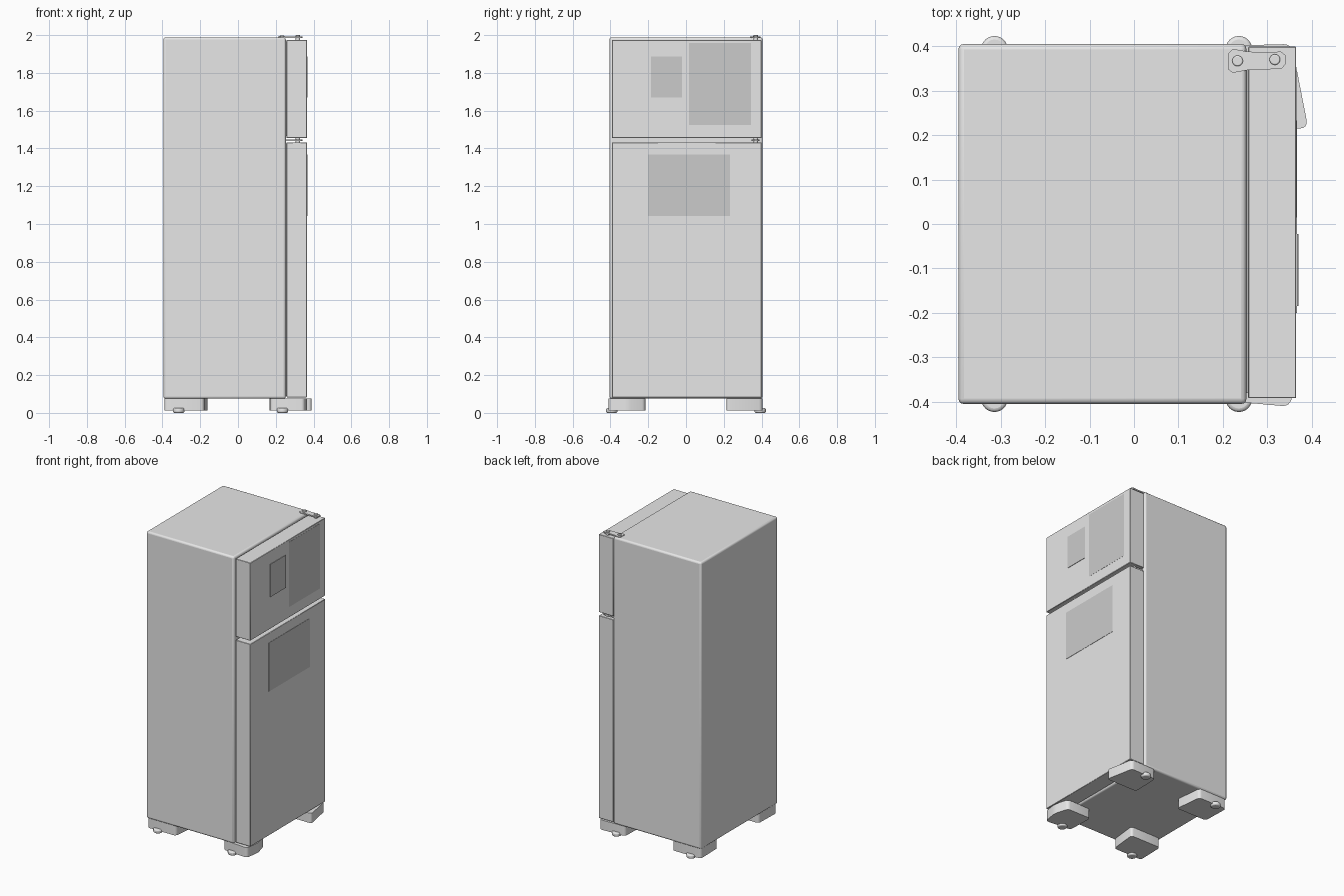
import bpy, bmesh, math
from mathutils import Matrix

if "Cube" in bpy.data.objects:
    bpy.data.objects.remove(bpy.data.objects["Cube"])


def material(name, v):
    m = bpy.data.materials.new(name)
    m.diffuse_color = (v, v, v, 1)
    m.use_nodes = True
    m.node_tree.nodes["Principled BSDF"].inputs["Base Color"].default_value = m.diffuse_color
    return m


ENAMEL = material("light grey enamel", 0.8)
PAPER = material("grey paper", 0.6)


def finish(name, bm, mat, bevel=0.0, segments=3):
    bmesh.ops.recalc_face_normals(bm, faces=bm.faces)
    me = bpy.data.meshes.new(name)
    bm.to_mesh(me)
    bm.free()
    me.materials.append(mat)
    ob = bpy.data.objects.new(name, me)
    bpy.context.collection.objects.link(ob)
    if bevel:
        mod = ob.modifiers.new("Bevel", 'BEVEL')
        mod.width, mod.segments = bevel, segments
        mod.limit_method = 'ANGLE'
    bpy.context.view_layer.objects.active = ob
    ob.select_set(True)
    bpy.ops.object.shade_smooth_by_angle(angle=math.radians(35))
    ob.select_set(False)
    return ob


def box(name, x, y, z, mat=ENAMEL, bevel=0.0, segments=3):
    bm = bmesh.new()
    bmesh.ops.create_cube(bm, size=1)
    for v in bm.verts:
        for i, (lo, hi) in enumerate((x, y, z)):
            v.co[i] = lo if v.co[i] < 0 else hi
    return finish(name, bm, mat, bevel, segments)


def slab(name, points, z0, z1, radius=0.0):
    """Extruded outline with rounded upright corners."""
    bm = bmesh.new()
    face = bm.faces.new([bm.verts.new((x, y, z0)) for x, y in points])
    ext = bmesh.ops.extrude_face_region(bm, geom=[face])["geom"]
    for v in ext:
        if isinstance(v, bmesh.types.BMVert):
            v.co.z = z1
    if radius:
        upright = [e for e in bm.edges
                   if abs(e.verts[0].co.z - e.verts[1].co.z) > 1e-5]
        bmesh.ops.bevel(bm, geom=upright, offset=radius, segments=4,
                        profile=0.5, affect='EDGES')
    return finish(name, bm, ENAMEL)


def disc(name, x, y, z0, z1, r, bevel=0.0):
    bm = bmesh.new()
    bmesh.ops.create_cone(bm, cap_ends=True, segments=24, radius1=r, radius2=r,
                          depth=z1 - z0,
                          matrix=Matrix.Translation((x, y, (z0 + z1) / 2)))
    return finish(name, bm, ENAMEL, bevel)


# Cabinet, with the thin seal between it and the doors
box("cabinet", (-0.395, 0.253), (-0.405, 0.405), (0.075, 1.988), bevel=0.012)
box("upper_seal", (0.25, 0.259), (-0.38, 0.388), (1.465, 1.965))
box("lower_seal", (0.25, 0.259), (-0.38, 0.388), (0.09, 1.425))

# Doors
box("upper_door", (0.257, 0.365), (-0.392, 0.399), (1.455, 1.974), bevel=0.002, segments=1)
box("lower_door", (0.257, 0.365), (-0.392, 0.399), (0.082, 1.432), bevel=0.002, segments=1)

# Papers on the doors
for name, y, z, x in (("large_note", (0.015, 0.343), (1.525, 1.958), 0.366),
                      ("small_note", (-0.185, -0.022), (1.67, 1.888), 0.370),
                      ("wide_note", (-0.2, 0.233), (1.043, 1.367), 0.367)):
    box(name, (0.3645 if x < 0.37 else 0.367, x), y, z, PAPER)

# Hinges: waisted plate and pins on top, smaller one between the doors
plate = [(0.212, 0.348), (0.222, 0.340), (0.255, 0.346), (0.305, 0.348),
         (0.333, 0.350), (0.341, 0.360), (0.341, 0.380), (0.330, 0.388),
         (0.300, 0.386), (0.255, 0.388), (0.222, 0.394), (0.212, 0.384)]
slab("top_hinge_plate", plate, 1.985, 1.993)
disc("top_hinge_screw", 0.233, 0.367, 1.988, 1.999, 0.012, 0.003)
disc("top_hinge_pin", 0.317, 0.370, 1.968, 2.0, 0.012, 0.003)
slab("middle_hinge_plate", [(x if x > 0.25 else 0.25, y) for x, y in plate[2:10]],
     1.439, 1.447)
disc("middle_hinge_pin", 0.317, 0.370, 1.430, 1.457, 0.012)

# Feet: uneven rounded blocks, each with a levelling pad at the outer side
feet = {
    "back_right": [(0.165, 0.215), (0.392, 0.215), (0.355, 0.405), (0.17, 0.40)],
    "front_right": [(0.17, -0.395), (0.352, -0.411), (0.367, -0.31),
                    (0.34, -0.215), (0.165, -0.215)],
    "front_left": [(-0.39, -0.40), (-0.18, -0.40), (-0.16, -0.215), (-0.385, -0.215)],
    "back_left": [(-0.39, 0.40), (-0.385, 0.215), (-0.16, 0.215), (-0.18, 0.40)],
}
for name, pts in feet.items():
    slab(name + "_foot", pts, 0.012, 0.077, 0.018)
    px = 0.236 if "right" in name else -0.314
    py = 0.393 if "back" in name else -0.393
    disc(name + "_pad", px, py, 0.0, 0.026, 0.03, 0.008)
